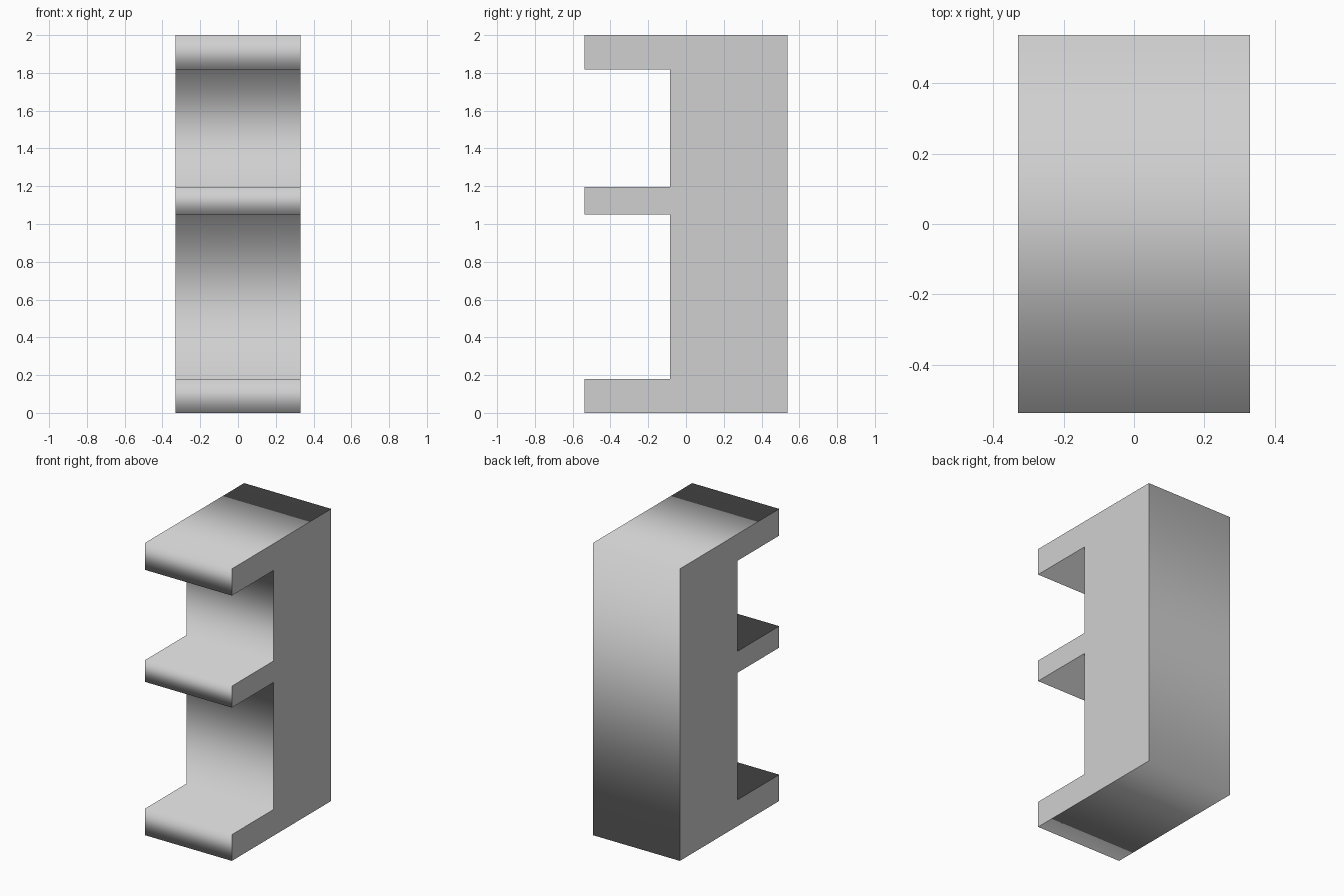
import bpy
import bmesh
from mathutils import Vector

cube = bpy.data.objects.get("Cube")
if cube:
    bpy.data.objects.remove(cube, do_unlink=True)

# Overall sizes
HALF_WIDTH = 0.33
FRONT, BACK, RECESS = -0.5375, 0.5375, -0.085
SHELVES = [(0.0, 0.18), (1.05, 1.197), (1.817, 2.0)]

# Plain grey material
grey = bpy.data.materials.new("light_grey")
grey.use_nodes = True
colour = (0.63, 0.63, 0.63, 1.0)
grey.diffuse_color = colour
grey.node_tree.nodes["Principled BSDF"].inputs["Base Color"].default_value = colour

# Side profile: a back wall with three shelves reaching forward
profile = [(BACK, SHELVES[-1][1]), (BACK, 0.0)]
for bottom, top in SHELVES:
    if bottom > 0:
        profile.append((RECESS, bottom))
    profile += [(FRONT, bottom), (FRONT, top)]
    if top < SHELVES[-1][1]:
        profile.append((RECESS, top))

# Extrude the profile across the width
bm = bmesh.new()
face = bm.faces.new([bm.verts.new((-HALF_WIDTH, y, z)) for y, z in profile])
result = bmesh.ops.extrude_face_region(bm, geom=[face], use_keep_orig=True)
moved = [v for v in result["geom"] if isinstance(v, bmesh.types.BMVert)]
bmesh.ops.translate(bm, verts=moved, vec=Vector((2 * HALF_WIDTH, 0, 0)))
bmesh.ops.recalc_face_normals(bm, faces=bm.faces)

# Smooth shading runs around the rim, with crisp flat ends
for f in bm.faces:
    f.smooth = abs(f.normal.x) < 0.5
for e in bm.edges:
    e.smooth = not any(abs(f.normal.x) > 0.5 for f in e.link_faces)

mesh = bpy.data.meshes.new("shelf_block")
bm.to_mesh(mesh)
bm.free()
mesh.materials.append(grey)
shelf = bpy.data.objects.new("shelf_block", mesh)
bpy.context.collection.objects.link(shelf)
